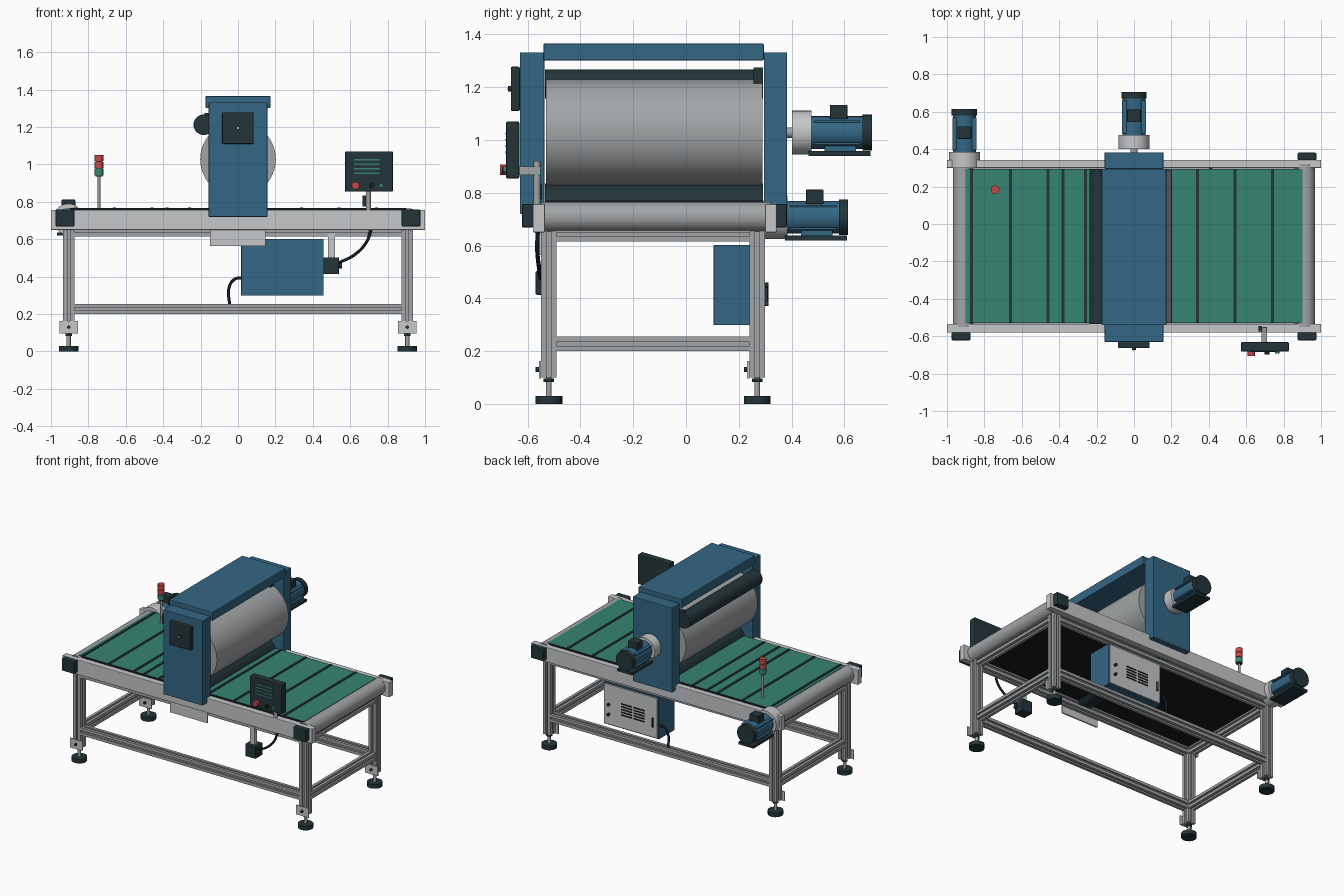
import bpy, bmesh
from math import pi, cos, sin
from mathutils import Matrix, Vector

old = bpy.data.objects.get("Cube")
if old:
    bpy.data.objects.remove(old, do_unlink=True)


def material(name, r, g, b):
    m = bpy.data.materials.new(name)
    m.use_nodes = True
    m.diffuse_color = (r, g, b, 1)
    bsdf = next(n for n in m.node_tree.nodes if n.type == "BSDF_PRINCIPLED")
    bsdf.inputs["Base Color"].default_value = (r, g, b, 1)
    return m


BLUE = material("machine blue", .034, .135, .235)
GREEN = material("belt green", .037, .235, .165)
DARK = material("dark slate", .017, .035, .042)
BLACK = material("rubber black", .008, .011, .013)
LIGHT = material("light grey", .56, .57, .58)
STEEL = material("steel grey", .36, .375, .385)
RED = material("signal red", .6, .06, .06)


def finish(bm, name, mat, smooth=False):
    bmesh.ops.recalc_face_normals(bm, faces=bm.faces)
    me = bpy.data.meshes.new(name)
    bm.to_mesh(me)
    bm.free()
    me.materials.append(mat)
    ob = bpy.data.objects.new(name, me)
    bpy.context.collection.objects.link(ob)
    if smooth:
        bpy.ops.object.select_all(action="DESELECT")
        ob.select_set(True)
        bpy.context.view_layer.objects.active = ob
        bpy.ops.object.shade_smooth_by_angle()
    return ob


def box(name, x, y, z, mat, bevel=0):
    """Box from (min, max) pairs on each axis."""
    bm = bmesh.new()
    mid = [sum(a) / 2 for a in (x, y, z)]
    size = [a[1] - a[0] for a in (x, y, z)]
    bmesh.ops.create_cube(bm, size=1, matrix=Matrix.Translation(mid) @ Matrix.Diagonal((*size, 1)))
    if bevel:
        bmesh.ops.bevel(bm, geom=bm.edges[:], offset=bevel, segments=2, affect="EDGES", profile=.5)
    return finish(bm, name, mat)


def aim(a, b):
    a, b = Vector(a), Vector(b)
    turn = (b - a).to_track_quat("Z", "Y").to_matrix().to_4x4()
    return Matrix.Translation((a + b) / 2) @ turn, (b - a).length


def rod(name, a, b, r, mat, sides=32):
    bm = bmesh.new()
    m, length = aim(a, b)
    bmesh.ops.create_cone(bm, cap_ends=True, segments=sides, radius1=r, radius2=r, depth=length, matrix=m)
    return finish(bm, name, mat, True)


def beam(name, a, b, size=.06):
    """Slotted aluminium extrusion between two points."""
    bm = bmesh.new()
    m, length = aim(a, b)
    h, s, d = size / 2, size * .13, size * .22
    side = [(h, -h), (h, -s), (h - d, -s), (h - d, s), (h, s)]
    pts = [(x * cos(q) - y * sin(q), x * sin(q) + y * cos(q))
           for q in (0, pi / 2, pi, 3 * pi / 2) for x, y in side]
    face = bm.faces.new([bm.verts.new((x, y, -length / 2)) for x, y in pts])
    new = bmesh.ops.extrude_face_region(bm, geom=[face])["geom"]
    bmesh.ops.translate(bm, verts=[v for v in new if isinstance(v, bmesh.types.BMVert)], vec=(0, 0, length))
    bm.transform(m)
    return finish(bm, name, STEEL)


def cable(name, pts):
    cu = bpy.data.curves.new(name, "CURVE")
    cu.dimensions = "3D"
    cu.bevel_depth = .008
    cu.use_fill_caps = True
    sp = cu.splines.new("BEZIER")
    sp.bezier_points.add(len(pts) - 1)
    for bp, p in zip(sp.bezier_points, pts):
        bp.co = p
        bp.handle_left_type = bp.handle_right_type = "AUTO"
    cu.materials.append(BLACK)
    bpy.context.collection.objects.link(bpy.data.objects.new(name, cu))


def motor(name, x, z, y, flange):
    """Geared motor pointing to the back; y is where the blue body starts."""
    rod(name + "_gearbox", (x, y - flange, z), (x, y, z), .083, LIGHT)
    rod(name + "_body", (x, y, z), (x, y + .2, z), .062, BLUE)
    rod(name + "_end_cap", (x, y + .195, z), (x, y + .23, z), .068, DARK)
    for s in (-1, 1):
        for h in (-.042, .042):
            box(name + "_fin", (x + s * .052 - .012, x + s * .052 + .012), (y + .01, y + .185),
                (z + h - .004, z + h + .004), BLUE)
    box(name + "_terminal_box", (x - .037, x + .037), (y + .07, y + .137), (z + .05, z + .105), DARK, .004)
    box(name + "_base_plate", (x - .06, x + .06), (y - .01, y + .225), (z - .088, z - .07), DARK)
    box(name + "_foot", (x - .04, x + .04), (y + .05, y + .17), (z - .075, z - .05), BLUE)


# Frame of slotted beams with levelling feet
LX, FY, BY = .905, -.52, .27
for x in (-LX, LX):
    for y in (FY, BY):
        beam("leg", (x, y, .1), (x, y, .655))
        rod("foot_pad", (x, y, 0), (x, y, .03), .051, DARK)
        rod("foot_stem", (x, y, .03), (x, y, .105), .011, STEEL, 16)
        rod("foot_nut", (x, y, .082), (x, y, .096), .02, DARK, 6)
        box("foot_bracket", (x - .05, x + .05), (y - .038, y - .03), (.095, .162), LIGHT)
        rod("bracket_bolt", (x, y - .05, .13), (x, y - .037, .13), .009, DARK, 12)
    for z in (.227, .642):
        beam("end_rail", (x, FY + .03, z), (x, BY - .03, z), .055)
for y in (FY, BY):
    for z in (.227, .642):
        beam("long_rail", (-LX + .03, y, z), (LX - .03, y, z), .055)

# Conveyor bed
box("front_side_rail", (-1, 1), (-.58, -.535), (.65, .757), LIGHT, .003)
box("back_side_rail", (-1, 1), (.3, .343), (.65, .757), LIGHT, .003)
belt = box("belt", (-.9, .9), (-.53, .295), (.66, .766), GREEN)
belt.data.materials.append(BLACK)
for p in belt.data.polygons:
    p.material_index = int(p.normal.z < .5)
for x in (-.87, -.66, -.46, -.38, -.26, .14, .34, .54, .74):
    box("belt_cleat", (x - .008, x + .008), (-.528, .293), (.764, .771), DARK)
for s in (-1, 1):
    rod("end_roller", (s * .913, -.55, .709), (s * .913, .32, .709), .056, STEEL, 48)
    box("front_bearing_block", (s * .925 - .05, s * .925 + .05), (-.622, -.578), (.668, .758), DARK, .006)
box("back_bearing_block", (.875, .975), (.34, .382), (.668, .758), DARK, .006)
motor("belt_motor", -.907, .707, .385, .085)

# Press head: columns, cover, drum and rollers
box("front_column", (-.157, .157), (-.63, -.537), (.72, 1.332), BLUE, .003)
box("back_column", (-.157, .157), (.295, .383), (.72, 1.332), BLUE, .003)
box("top_cover", (-.173, .173), (-.54, .295), (1.302, 1.365), BLUE, .003)
rod("main_drum", (0, -.53, 1.028), (0, .29, 1.028), .202, STEEL, 64)
rod("lower_roller", (0, -.535, .735), (0, .292, .735), .1, DARK, 48)
rod("upper_roller", (-.183, -.535, 1.212), (-.183, .292, 1.212), .055, DARK, 40)
box("roller_bracket", (-.18, .08), (.256, .292), (1.215, 1.275), DARK)
rod("drum_shaft", (0, .38, 1.028), (0, .41, 1.028), .02, STEEL)
motor("drum_motor", 0, 1.028, .475, .073)
box("column_panel", (-.085, .083), (-.664, -.63), (1.11, 1.278), DARK, .005)
rod("panel_knob", (0, -.674, 1.194), (0, -.66, 1.194), .011, DARK, 16)
box("knob_mark", (-.005, .005), (-.676, -.673), (1.189, 1.199), LIGHT)

# Operator console on a post
box("console", (.572, .828), (-.682, -.632), (.854, 1.07), DARK, .006)
for i in range(4):
    z = 1.024 - i * .0235
    box("display_line", (.62, .757), (-.685, -.681), (z - .004, z + .004), GREEN)
rod("stop_button", (.628, -.705, .887), (.628, -.68, .887), .02, RED)
rod("selector_knob", (.712, -.698, .887), (.712, -.68, .887), .013, BLACK, 20)
rod("start_button", (.765, -.693, .887), (.765, -.68, .887), .012, GREEN, 20)
rod("console_post", (.697, -.565, .75), (.697, -.565, .92), .013, STEEL, 20)
box("console_arm", (.682, .712), (-.635, -.552), (.868, .9), STEEL)
box("post_clamp", (.665, .685), (-.575, -.545), (.775, .835), DARK)

# Junction box and loose cables
box("junction_box", (.456, .54), (-.57, -.49), (.413, .503), DARK, .005)
rod("box_gland", (.535, -.55, .458), (.555, -.55, .458), .014, DARK, 16)
box("box_hanger", (.482, .518), (-.55, -.52), (.5, .63), LIGHT)
cable("console_cable", [(.71, -.562, .65), (.69, -.564, .59), (.62, -.557, .515), (.54, -.55, .475)])
cable("cabinet_cable", [(.03, .27, .395), (-.02, .27, .385), (-.048, .27, .34), (-.045, .27, .25)])
box("drip_plate", (-.15, .147), (-.56, -.55), (.564, .655), LIGHT)

# Electrical cabinet with a vented door at the back
box("cabinet", (.017, .458), (.105, .285), (.298, .602), BLUE, .002)
box("cabinet_door", (.025, .45), (.285, .294), (.306, .594), LIGHT)
for col in (.17, .27):
    for i in range(5):
        z = .4 + i * .02
        box("vent_slot", (col - .042, col + .042), (.293, .297), (z - .0045, z + .0045), BLACK)
for z in (.38, .45):
    rod("door_latch", (.41, .292, z), (.41, .312, z), .01, DARK, 12)
rod("door_handle", (.055, .305, .385), (.055, .305, .45), .007, DARK, 12)

# Signal beacon
BX, BYY = -.743, .184
rod("beacon_pole", (BX, BYY, .76), (BX, BYY, .945), .007, LIGHT, 16)
for z0, z1, mat in ((.942, .978, GREEN), (.982, 1.013, RED), (1.017, 1.05, RED)):
    rod("beacon_lamp", (BX, BYY, z0), (BX, BYY, z1), .023, mat, 24)
rod("beacon_core", (BX, BYY, .935), (BX, BYY, 1.02), .019, DARK, 24)
